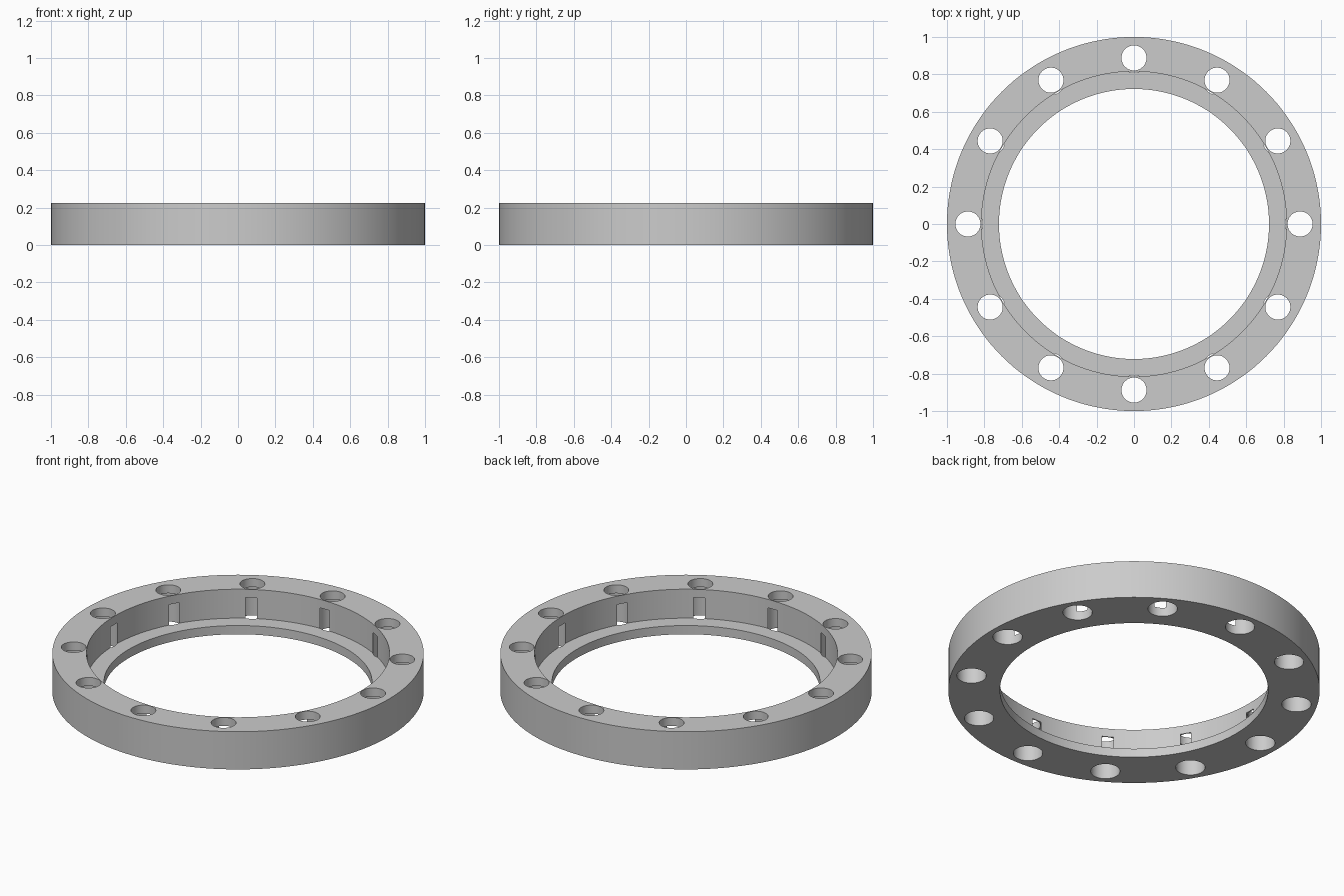
import bpy, bmesh
from math import tau, radians, cos, sin

if "Cube" in bpy.data.objects:
    bpy.data.objects.remove(bpy.data.objects["Cube"], do_unlink=True)

HEIGHT = 0.224
BOLT_RADIUS = 0.888
BOLT_COUNT = 12

metal = bpy.data.materials.new("plain grey")
metal.use_nodes = True
grey = (0.6, 0.6, 0.6, 1)
metal.diffuse_color = grey
metal.node_tree.nodes["Principled BSDF"].inputs["Base Color"].default_value = grey


def revolve(bm, profile, steps, closed, centre=(0, 0)):
    """Revolve (radius, z) points about a vertical axis; an open profile gets end caps."""
    rings = []
    for r, z in profile:
        angles = [tau * i / steps for i in range(steps)]
        rings.append([bm.verts.new((centre[0] + r * cos(a), centre[1] + r * sin(a), z))
                      for a in angles])
    pairs = list(zip(rings, rings[1:]))
    if closed:
        pairs.append((rings[-1], rings[0]))
    else:
        bm.faces.new(rings[0])
        bm.faces.new(rings[-1])
    for low, high in pairs:
        for i in range(steps):
            j = (i + 1) % steps
            bm.faces.new((low[i], low[j], high[j], high[i]))


def finish(bm, name):
    bmesh.ops.recalc_face_normals(bm, faces=bm.faces)
    mesh = bpy.data.meshes.new(name)
    bm.to_mesh(mesh)
    bm.free()
    mesh.materials.append(metal)
    obj = bpy.data.objects.new(name, mesh)
    bpy.context.collection.objects.link(obj)
    return obj


# Flange ring with a recessed ledge around the central opening
bm = bmesh.new()
revolve(bm, [(0.722, 0), (1, 0), (1, HEIGHT), (0.816, HEIGHT),
             (0.816, 0.052), (0.722, 0.052)], 144, True)
ring = finish(bm, "flange_ring")

# Stepped bolt holes: the wide lower bore breaks through the recess wall as slots
bm = bmesh.new()
for i in range(BOLT_COUNT):
    a = tau * i / BOLT_COUNT
    revolve(bm, [(0.079, -0.1), (0.079, 0.174), (0.067, 0.174), (0.067, 0.4)],
            48, False, (BOLT_RADIUS * cos(a), BOLT_RADIUS * sin(a)))
cutter = finish(bm, "bolt_hole_cutter")
cutter.hide_render = True

cut = ring.modifiers.new("bolt holes", "BOOLEAN")
cut.operation = "DIFFERENCE"
cut.solver = "EXACT"
cut.object = cutter

# Bake the holes, drop the helper, then shade the curved walls smooth
bpy.ops.object.select_all(action="DESELECT")
ring.select_set(True)
bpy.context.view_layer.objects.active = ring
bpy.ops.object.modifier_apply(modifier=cut.name)
bpy.data.objects.remove(cutter, do_unlink=True)
bpy.ops.object.shade_smooth_by_angle(angle=radians(30))
